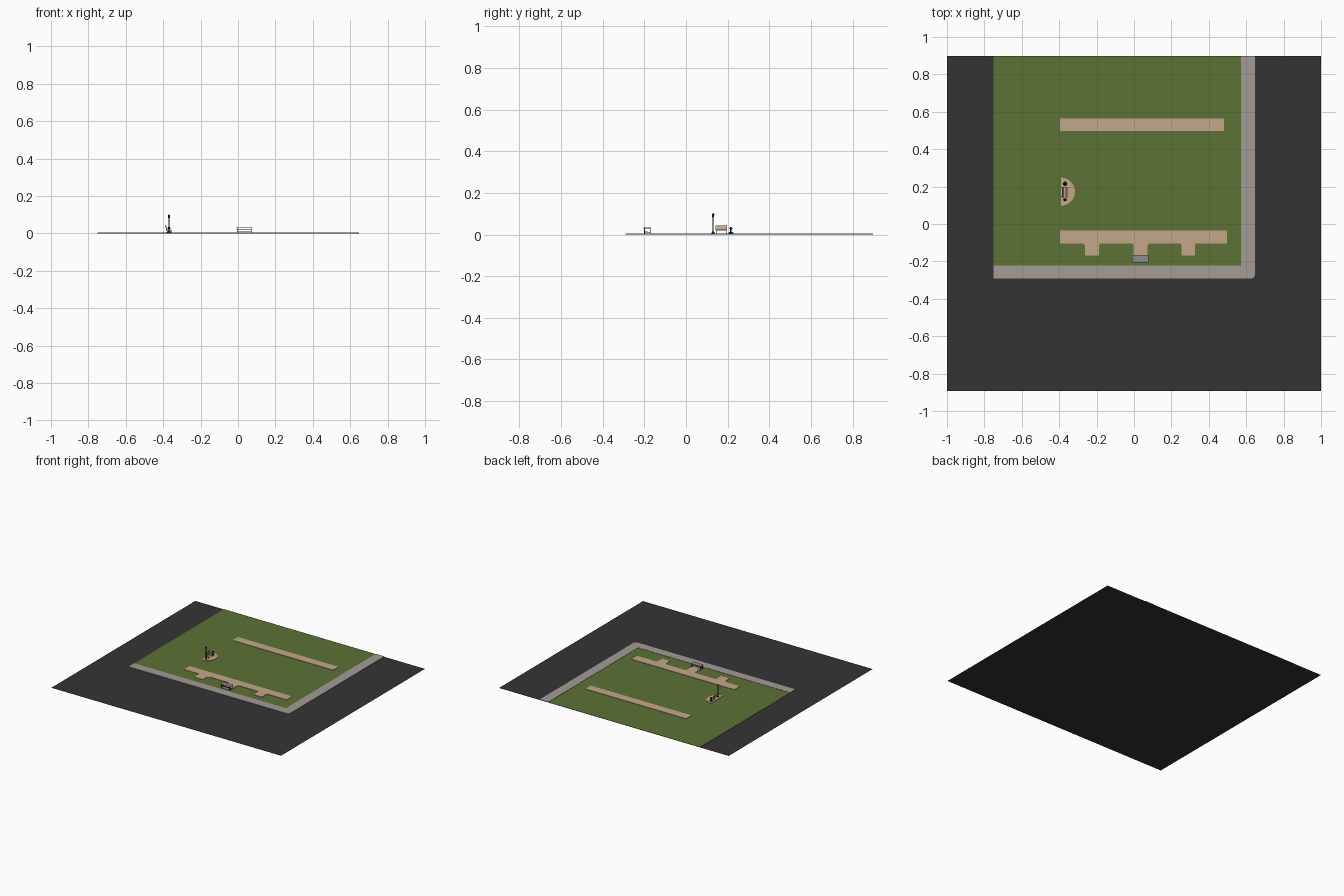
import bpy, bmesh, math
from mathutils import Vector, Matrix

if "Cube" in bpy.data.objects:
    bpy.data.objects.remove(bpy.data.objects["Cube"])


def mat(name, r, g, b):
    m = bpy.data.materials.new(name)
    m.diffuse_color = (r, g, b, 1)
    m.use_nodes = True
    m.node_tree.nodes["Principled BSDF"].inputs["Base Color"].default_value = m.diffuse_color
    return m


ASPHALT = mat("asphalt", 0.034, 0.034, 0.034)
GRASS = mat("grass_green", 0.108, 0.168, 0.034)
PAVING = mat("paving_grey", 0.37, 0.325, 0.30)
SAND = mat("sand_path", 0.55, 0.39, 0.25)
BLACK = mat("black_metal", 0.015, 0.014, 0.016)
ROOF = mat("roof_grey", 0.28, 0.26, 0.28)
WOOD = mat("bench_wood", 0.42, 0.25, 0.14)


def finish(name, bm, material):
    me = bpy.data.meshes.new(name)
    bm.to_mesh(me)
    bm.free()
    ob = bpy.data.objects.new(name, me)
    bpy.context.collection.objects.link(ob)
    me.materials.append(material)
    return ob


def slab(name, pts, z0, z1, material):
    """Flat outline (counter-clockwise) with sides, open underneath."""
    bm = bmesh.new()
    top = [bm.verts.new((x, y, z1)) for x, y in pts]
    bm.faces.new(top)
    if z1 > z0:
        low = [bm.verts.new((x, y, z0)) for x, y in pts]
        for i in range(len(pts)):
            j = (i + 1) % len(pts)
            bm.faces.new((low[i], low[j], top[j], top[i]))
    return finish(name, bm, material)


def rect(x0, y0, x1, y1):
    return [(x0, y0), (x1, y0), (x1, y1), (x0, y1)]


def arc(cx, cy, r, a0, a1, n=8):
    return [(cx + r * math.cos(math.radians(a0 + (a1 - a0) * i / n)),
             cy + r * math.sin(math.radians(a0 + (a1 - a0) * i / n))) for i in range(n + 1)]


def box(name, c, s, material, tilt=0):
    bm = bmesh.new()
    bmesh.ops.create_cube(bm, size=1)
    m = Matrix.Translation(c) @ Matrix.Rotation(tilt, 4, 'Y') @ Matrix.Diagonal((*s, 1))
    bm.transform(m)
    return finish(name, bm, material)


def lathe(name, x, y, profile, material, n=12):
    """Turned part from (radius, height) pairs."""
    bm = bmesh.new()
    vs = [bm.verts.new((x + r, y, z)) for r, z in profile]
    es = [bm.edges.new(p) for p in zip(vs, vs[1:])]
    bmesh.ops.spin(bm, geom=vs + es, cent=(x, y, 0), axis=(0, 0, 1), angle=math.tau, steps=n)
    bmesh.ops.remove_doubles(bm, verts=bm.verts, dist=1e-5)
    bmesh.ops.recalc_face_normals(bm, faces=bm.faces)
    return finish(name, bm, material)


# Ground layers
G, P, S = 0.002, 0.005, 0.004
slab("road", rect(-1, -0.893, 1, 0.897), 0, 0, ASPHALT)
slab("lawn", rect(-0.75, -0.222, 0.572, 0.897), 0, G, GRASS)
slab("sidewalk", [(-0.75, -0.291)] + arc(0.625, -0.269, 0.022, -90, 0)
     + [(0.647, 0.897), (0.572, 0.897), (0.572, -0.222), (-0.75, -0.222)], 0, S, PAVING)

# Paths: back strip, front strip with three filleted spurs, half-round plaza
slab("back_path", rect(-0.396, 0.497, 0.481, 0.564), G, P, SAND)
outline, r, edge = [(-0.396, -0.104)], 0.015, -0.104
for x0, x1 in ((-0.262, -0.188), (-0.002, 0.072), (0.255, 0.325)):
    outline += arc(x0 - r, edge - r, r, 90, 0)
    outline += [(x0, -0.168), (x1, -0.168)]
    outline += arc(x1 + r, edge - r, r, 180, 90)
outline += [(0.497, edge), (0.497, -0.035), (-0.396, -0.035)]
slab("front_path", outline, G, P, SAND)
slab("half_round_plaza", arc(-0.391, 0.173, 0.075, -90, 90, 24), G, P, SAND)

# Shelter with a bench, open to the path
for i, x in enumerate((-0.004, 0.071)):
    for j, y in enumerate((-0.2, -0.172)):
        box(f"shelter_post_{i}{j}", (x, y, 0.0165), (0.004, 0.004, 0.029), BLACK)
    box(f"shelter_side_rail_{i}", (x, -0.186, 0.008), (0.003, 0.028, 0.002), BLACK)
box("shelter_roof", (0.0335, -0.186, 0.0315), (0.087, 0.038, 0.003), ROOF)
box("shelter_back_rail", (0.0335, -0.2, 0.02), (0.075, 0.002, 0.002), BLACK)
box("shelter_bench_seat", (0.0335, -0.19, 0.0125), (0.073, 0.012, 0.002), WOOD)
box("shelter_floor", (0.0335, -0.186, 0.003), (0.08, 0.034, 0.003), PAVING)

# Park bench facing +x
for i in range(3):
    box(f"bench_seat_slat_{i}", (-0.373 + i * 0.007, 0.169, 0.019), (0.006, 0.056, 0.002), SAND)
    box(f"bench_back_slat_{i}", (-0.3795 - i * 0.0022, 0.169, 0.025 + i * 0.0075),
        (0.002, 0.054, 0.0065), SAND, -0.28)
for i, y in enumerate((0.145, 0.193)):
    box(f"bench_back_leg_{i}", (-0.3825, y, 0.0235), (0.003, 0.003, 0.04), BLACK, -0.28)
    box(f"bench_front_leg_{i}", (-0.358, y, 0.0125), (0.003, 0.003, 0.017), BLACK)
    box(f"bench_arm_{i}", (-0.368, y, 0.0165), (0.022, 0.003, 0.003), BLACK)

# Lamp post
lathe("lamp_post", -0.369, 0.13,
      [(0, P), (0.008, P), (0.008, 0.008), (0.005, 0.012), (0.0028, 0.016), (0.0024, 0.08),
       (0.004, 0.083), (0.006, 0.096), (0.0065, 0.097), (0.002, 0.101), (0, 0.104)], BLACK)

# Drinking fountain
lathe("fountain", -0.369, 0.215,
      [(0, P), (0.012, P), (0.012, 0.009), (0.005, 0.012), (0.0035, 0.014), (0.0035, 0.024),
       (0.0075, 0.028), (0.0075, 0.031), (0.003, 0.035), (0, 0.035)], BLACK)
